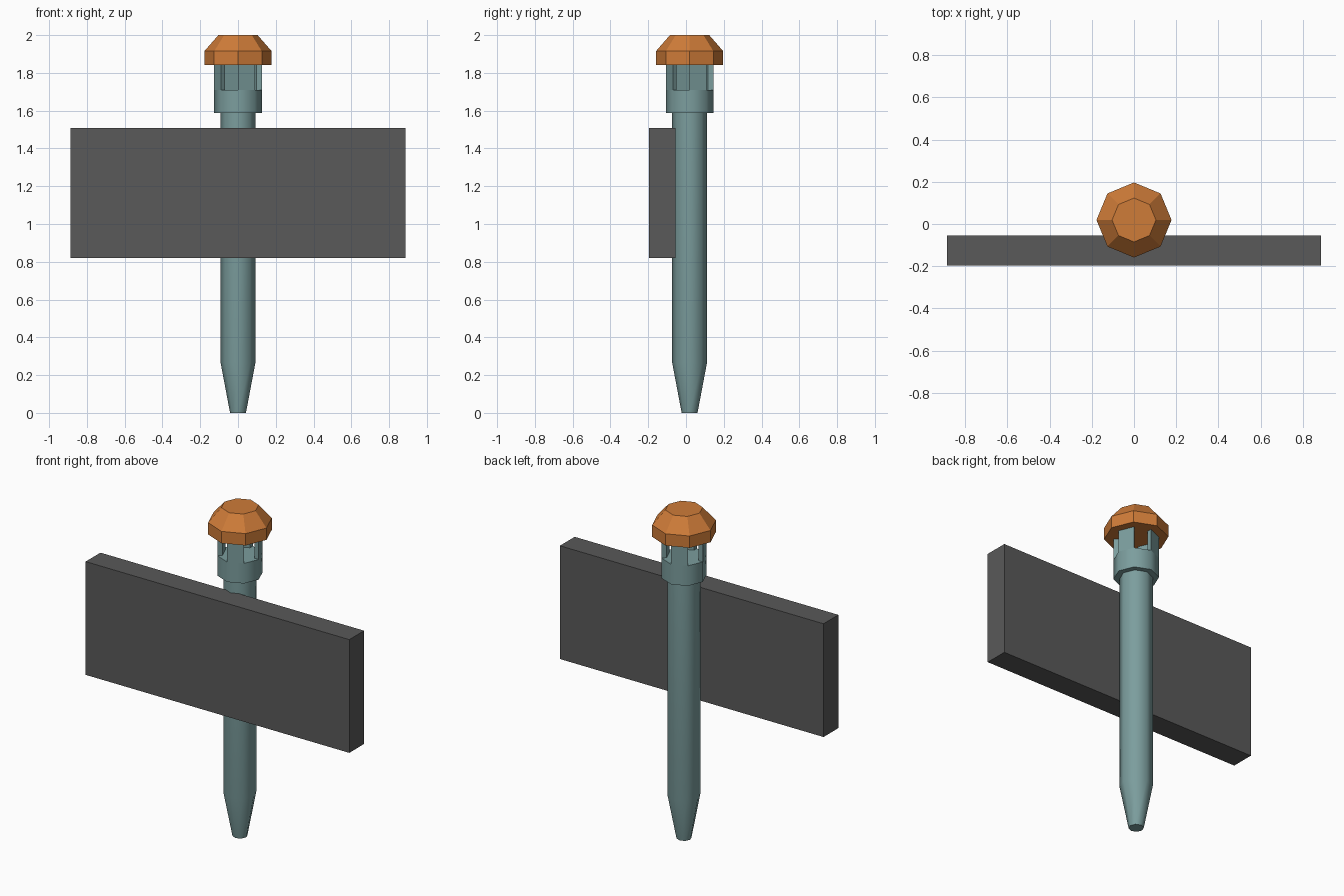
import bpy, bmesh, math

if "Cube" in bpy.data.objects:
    bpy.data.objects.remove(bpy.data.objects["Cube"])

CY = 0.019   # centre line of the post in y
SIDES = 8


def material(name, rgb):
    m = bpy.data.materials.new(name)
    m.diffuse_color = (*rgb, 1)
    m.use_nodes = True
    m.node_tree.nodes["Principled BSDF"].inputs["Base Color"].default_value = m.diffuse_color
    return m


teal = material("teal metal", (0.20, 0.34, 0.34))
orange = material("orange", (0.62, 0.20, 0.04))
grey = material("dark grey", (0.10, 0.10, 0.10))


def finish(bm, name, mat, smooth_angle=None):
    bmesh.ops.recalc_face_normals(bm, faces=bm.faces)
    me = bpy.data.meshes.new(name)
    bm.to_mesh(me)
    bm.free()
    me.materials.append(mat)
    ob = bpy.data.objects.new(name, me)
    bpy.context.collection.objects.link(ob)
    if smooth_angle:
        bpy.context.view_layer.objects.active = ob
        ob.select_set(True)
        bpy.ops.object.shade_smooth_by_angle(angle=math.radians(smooth_angle))
        ob.select_set(False)
    return ob


def point(r, step, z):
    a = 2 * math.pi * step / SIDES
    return (r * math.cos(a), CY + r * math.sin(a), z)


def stack(bm, profile):
    """Closed octagonal solid through (radius, height) rings."""
    rings = [[bm.verts.new(point(r, i, z)) for i in range(SIDES)] for r, z in profile]
    for a, b in zip(rings, rings[1:]):
        for i in range(SIDES):
            j = (i + 1) % SIDES
            bm.faces.new((a[i], a[j], b[j], b[i]))
    bm.faces.new(rings[0])
    bm.faces.new(rings[-1])


def pillar(bm, i, r0, r1, z0, z1):
    """Wall segment filling one octant between two radii."""
    lo, hi = ([bm.verts.new(point(r, s, z)) for r, s in
               ((r0, i), (r1, i), (r1, i + 1), (r0, i + 1))] for z in (z0, z1))
    bm.faces.new(lo)
    bm.faces.new(hi)
    for k in range(4):
        n = (k + 1) % 4
        bm.faces.new((lo[k], lo[n], hi[n], hi[k]))


# Post with a tapered tip
bm = bmesh.new()
stack(bm, [(0.042, 0.0), (0.092, 0.265), (0.092, 1.60)])
finish(bm, "post", teal, 50)

# Collar with four pillars and four open windows
bm = bmesh.new()
stack(bm, [(0.126, 1.588), (0.126, 1.71)])
for octant in range(0, SIDES, 2):
    pillar(bm, octant, 0.097, 0.126, 1.71, 1.845)
finish(bm, "lamp_collar", teal, 50)

# Faceted cap
bm = bmesh.new()
stack(bm, [(0.178, 1.843), (0.178, 1.915), (0.104, 2.0)])
finish(bm, "cap", orange)

# Sign board on the front of the post
bm = bmesh.new()
bmesh.ops.create_cube(bm, size=1)
bmesh.ops.scale(bm, vec=(1.772, 0.142, 0.688), verts=bm.verts)
bmesh.ops.translate(bm, vec=(0, -0.126, 1.165), verts=bm.verts)
finish(bm, "sign_board", grey)
